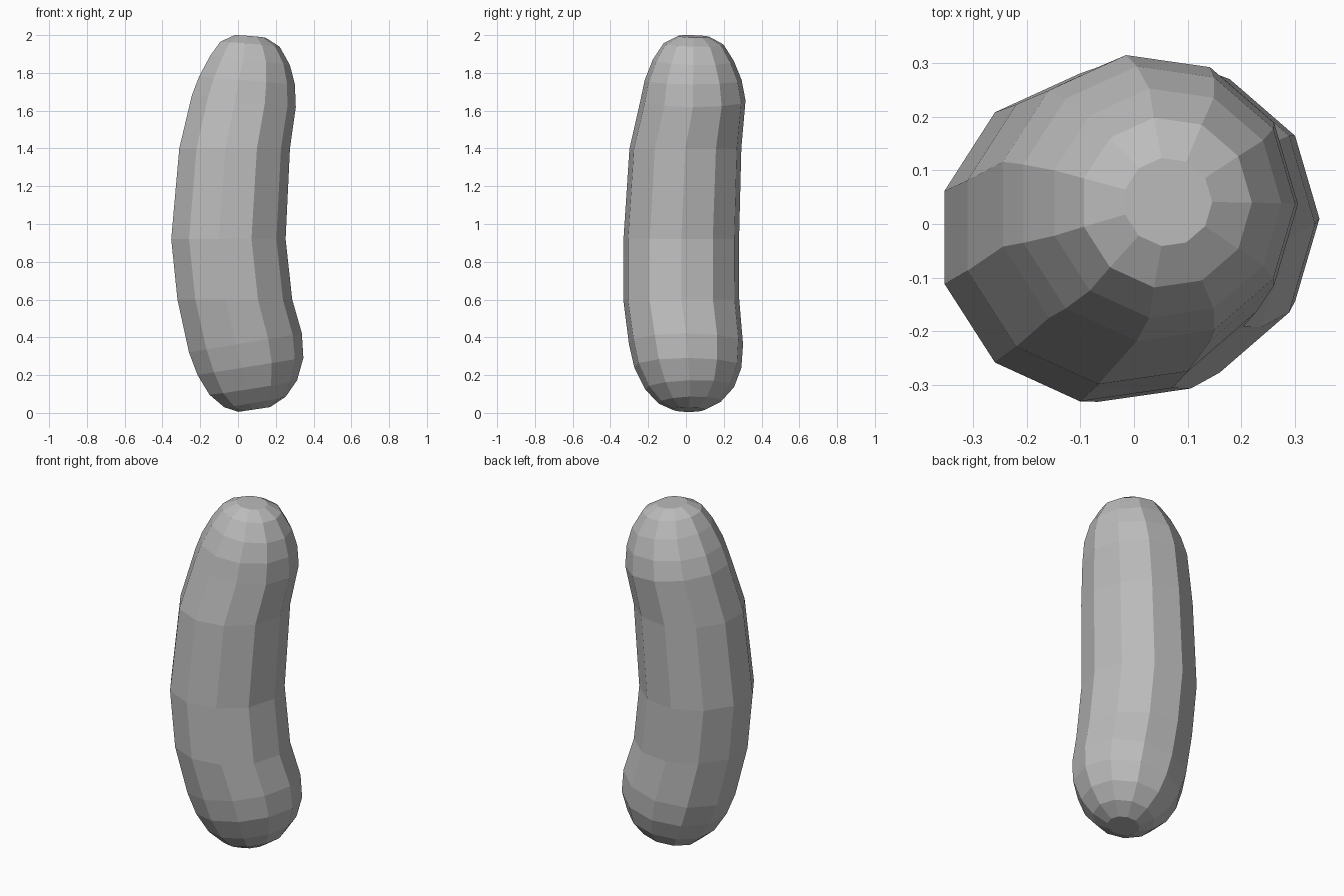
import bpy, bmesh, math

cube = bpy.data.objects.get("Cube")
if cube:
    bpy.data.objects.remove(cube, do_unlink=True)

SIDES = 11

# Single grey material
grey = bpy.data.materials.new("plain_grey")
grey.use_nodes = True
colour = (0.5, 0.5, 0.5, 1)
grey.diffuse_color = colour
grey.node_tree.nodes["Principled BSDF"].inputs["Base Color"].default_value = colour

# Rings from bottom to top: centre x, y, z, radius, slope along x, slope along y
rings = [
    (0.085, 0.015, 0.018, 0.086, 0.15, 0.0),
    (0.087, 0.02, 0.058, 0.166, 0.17, 0.03),
    (0.076, 0.02, 0.135, 0.237, 0.16, 0.03),
    (0.06, 0.01, 0.245, 0.286, 0.16, 0.0),
    (0.033, 0.0, 0.37, 0.305, 0.168, 0.0),
    (-0.023, -0.025, 0.60, 0.31, 0.0, 0.0),
    (-0.057, -0.025, 0.92, 0.309, 0.0, 0.0),
    (-0.024, -0.003, 1.40, 0.299, 0.0, 0.0),
    (0.025, 0.037, 1.65, 0.281, -0.11, 0.0),
    (0.042, 0.038, 1.76, 0.259, -0.08, 0.0),
    (0.059, 0.039, 1.865, 0.216, -0.11, -0.02),
    (0.06, 0.04, 1.952, 0.16, -0.08, -0.02),
    (0.063, 0.041, 1.993, 0.083, -0.08, -0.03),
]

# Curved capsule body with flat end caps
bm = bmesh.new()
loops = []
for cx, cy, cz, r, sx, sy in rings:
    loop = []
    for i in range(SIDES):
        a = math.tau * i / SIDES
        dx, dy = r * math.cos(a), r * math.sin(a)
        loop.append(bm.verts.new((cx + dx, cy + dy, cz + sx * dx + sy * dy)))
    loops.append(loop)
for low, high in zip(loops, loops[1:]):
    for i in range(SIDES):
        j = (i + 1) % SIDES
        bm.faces.new((low[i], low[j], high[j], high[i]))
bm.faces.new(loops[0][::-1])
bm.faces.new(loops[-1])

mesh = bpy.data.meshes.new("curved_capsule_body")
bm.to_mesh(mesh)
bm.free()
mesh.materials.append(grey)
body = bpy.data.objects.new("curved_capsule_body", mesh)
bpy.context.collection.objects.link(body)
